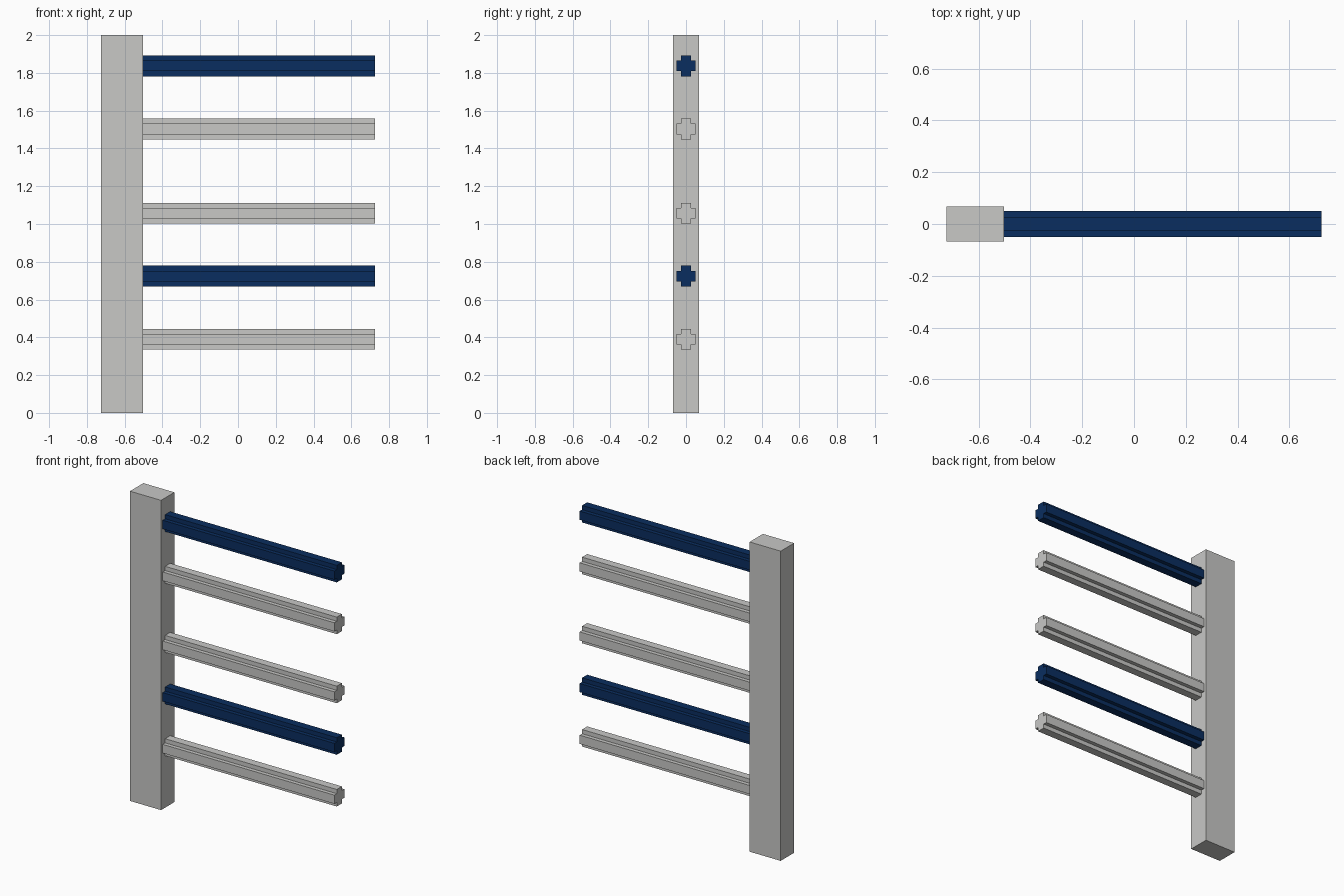
import bpy
import bmesh

if "Cube" in bpy.data.objects:
    bpy.data.objects.remove(bpy.data.objects["Cube"])


def material(name, rgb):
    m = bpy.data.materials.new(name)
    m.diffuse_color = (*rgb, 1.0)
    m.use_nodes = True
    m.node_tree.nodes["Principled BSDF"].inputs["Base Color"].default_value = m.diffuse_color
    return m


GREY = material("light_grey", (0.58, 0.58, 0.565))
BLUE = material("navy_blue", (0.003, 0.027, 0.115))

X_LEFT, X_JOIN, X_RIGHT = -0.724, -0.502, 0.724


def extrude_x(name, profile, x0, x1, z, mat):
    """Extrude a closed (y, z) profile along x and cap both ends."""
    bm = bmesh.new()
    face = bm.faces.new([bm.verts.new((x0, y, z + h)) for y, h in profile])
    new = bmesh.ops.extrude_face_region(bm, geom=[face], use_keep_orig=True)["geom"]
    verts = [g for g in new if isinstance(g, bmesh.types.BMVert)]
    bmesh.ops.translate(bm, verts=verts, vec=(x1 - x0, 0, 0))
    bmesh.ops.recalc_face_normals(bm, faces=bm.faces)
    mesh = bpy.data.meshes.new(name)
    bm.to_mesh(mesh)
    bm.free()
    mesh.materials.append(mat)
    obj = bpy.data.objects.new(name, mesh)
    bpy.context.collection.objects.link(obj)
    return obj


# Upright post
D = 0.068
extrude_x("post", [(-D, 0), (D, 0), (D, 2), (-D, 2)], X_LEFT, X_JOIN, 0, GREY)

# Plus-shaped rail section: outer half sizes and inner corner half sizes
Y, Z, y, z = 0.051, 0.055, 0.026, 0.028
cross = [(Y, -z), (Y, z), (y, z), (y, Z), (-y, Z), (-y, z),
         (-Y, z), (-Y, -z), (-y, -z), (-y, -Z), (y, -Z), (y, -z)]

# Five rails, two of them blue
rails = [(0.39, GREY), (0.724, BLUE), (1.057, GREY), (1.503, GREY), (1.837, BLUE)]
for i, (height, mat) in enumerate(rails, 1):
    extrude_x(f"rail_{i}", cross, X_JOIN, X_RIGHT, height, mat)
